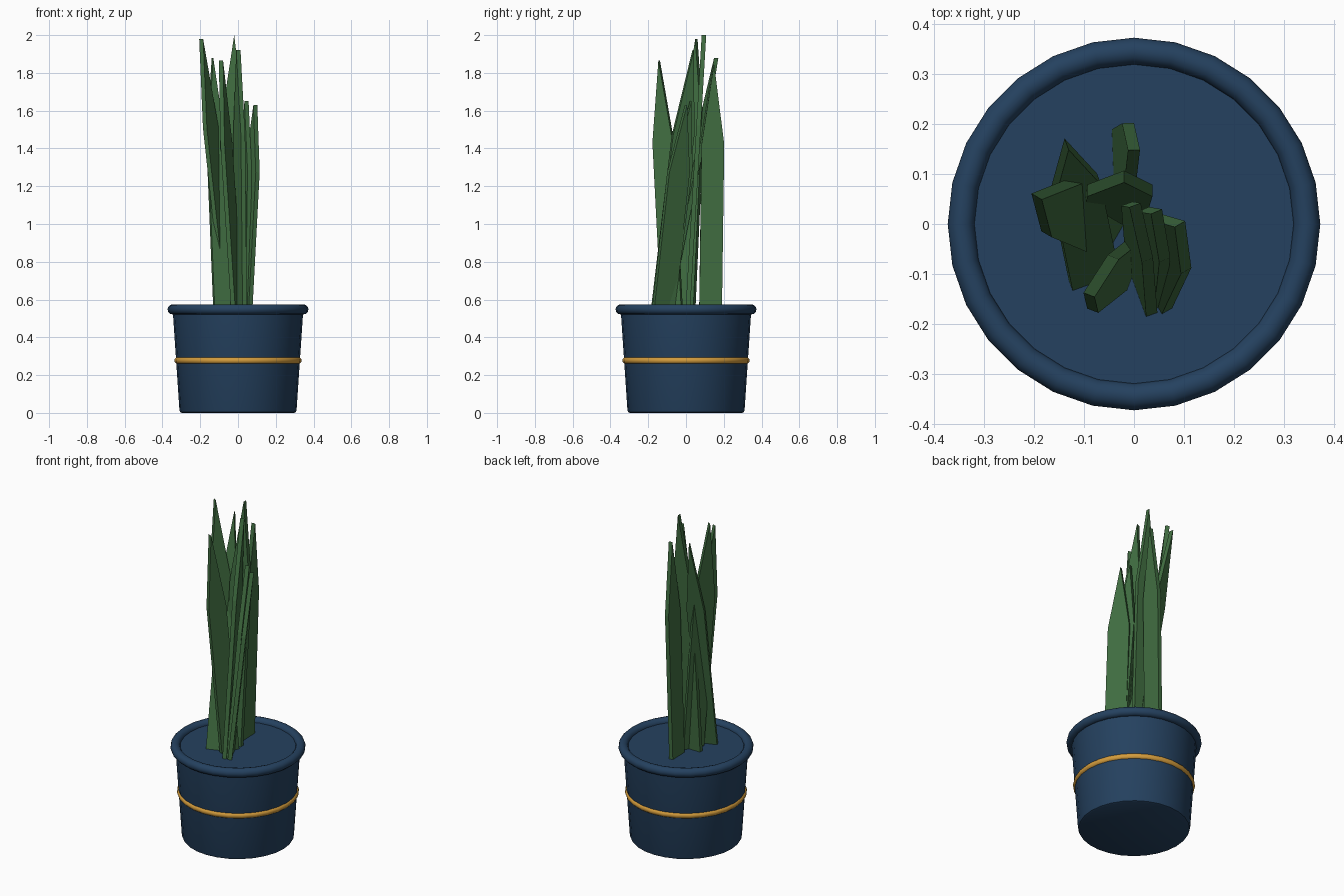
import bpy, bmesh, math
from mathutils import Vector

cube = bpy.data.objects.get("Cube")
if cube:
    bpy.data.objects.remove(cube)


def material(name, rgb):
    m = bpy.data.materials.new(name)
    m.use_nodes = True
    m.diffuse_color = (*rgb, 1)
    bsdf = m.node_tree.nodes["Principled BSDF"]
    bsdf.inputs["Base Color"].default_value = (*rgb, 1)
    bsdf.inputs["Roughness"].default_value = 0.7
    return m


navy = material("navy glaze", (0.018, 0.053, 0.115))
gold = material("gold band", (0.65, 0.33, 0.045))
green = material("leaf green", (0.052, 0.155, 0.053))


def make_object(name, bm, mat):
    bmesh.ops.recalc_face_normals(bm, faces=bm.faces)
    mesh = bpy.data.meshes.new(name)
    bm.to_mesh(mesh)
    bm.free()
    mesh.materials.append(mat)
    obj = bpy.data.objects.new(name, mesh)
    bpy.context.collection.objects.link(obj)
    return obj


def smooth(obj):
    bpy.ops.object.select_all(action="DESELECT")
    obj.select_set(True)
    bpy.context.view_layer.objects.active = obj
    bpy.ops.object.shade_smooth_by_angle(angle=math.radians(40))


SIDES = 28
SOIL_Z = 0.55

# Tapered pot body with a softened foot and a closed top
bm = bmesh.new()
rings = []
for r, z in ((0.298, 0), (0.306, 0.004), (0.31, 0.014), (0.346, SOIL_Z)):
    rings.append([bm.verts.new((r * math.cos(a), r * math.sin(a), z))
                  for a in (math.tau * i / SIDES for i in range(SIDES))])
for low, high in zip(rings, rings[1:]):
    for i in range(SIDES):
        j = (i + 1) % SIDES
        bm.faces.new((low[i], low[j], high[j], high[i]))
bm.faces.new(rings[0][::-1])
bm.faces.new(rings[-1])
smooth(make_object("pot", bm, navy))


# Rolled rim and decorative band
def ring(name, radius, tube, z, mat):
    bpy.ops.mesh.primitive_torus_add(
        major_radius=radius, minor_radius=tube, major_segments=SIDES,
        minor_segments=12, location=(0, 0, z))
    obj = bpy.context.object
    obj.name = name
    obj.data.materials.append(mat)
    smooth(obj)


ring("pot_rim", 0.346, 0.027, 0.548, navy)
ring("pot_band", 0.319, 0.018, 0.277, gold)


# Stiff flat blades: straight sides up to a shoulder, then a pointed tip
def leaf(name, base, tip, angle, width, thick=0.024, shoulder=0.67):
    base = Vector((*base, SOIL_Z))
    tip = Vector(tip)
    across = Vector((math.cos(math.radians(angle)), math.sin(math.radians(angle)), 0))
    depth = Vector((-across.y, across.x, 0)) * thick / 2
    half = across * width / 2
    mid = base.lerp(tip, shoulder)
    root = base.lerp(tip, -0.03)
    outline = (root - half, root + half, mid + half, tip, mid - half)
    bm = bmesh.new()
    front = [bm.verts.new(p - depth) for p in outline]
    back = [bm.verts.new(p + depth) for p in outline]
    bm.faces.new(front)
    bm.faces.new(back[::-1])
    for i in range(len(outline)):
        j = (i + 1) % len(outline)
        bm.faces.new((front[i], back[i], back[j], front[j]))
    make_object(name, bm, green)


leaves = {
    "leaf_outer_right": ((-0.04, -0.01), (-0.195, 0.055, 1.98), 60, 0.125),
    "leaf_rear_right": ((-0.08, -0.105), (-0.135, 0.16, 1.88), 20, 0.10),
    "leaf_front_right": ((-0.005, -0.075), (-0.09, -0.142, 1.865), 69, 0.115),
    "leaf_tallest": ((-0.045, 0.01), (-0.02, 0.095, 2.0), 0, 0.13),
    "leaf_rear": ((-0.03, 0.13), (0.0, 0.148, 1.85), 92, 0.12),
    "leaf_centre": ((0.015, -0.125), (0.002, 0.038, 1.92), -70, 0.12),
    "leaf_inner_left": ((0.03, -0.115), (0.045, 0.025, 1.65), -67, 0.11),
    "leaf_outer_left": ((0.035, -0.12), (0.092, 0.0, 1.63), -60, 0.125),
}
for name, spec in leaves.items():
    leaf(name, *spec)
